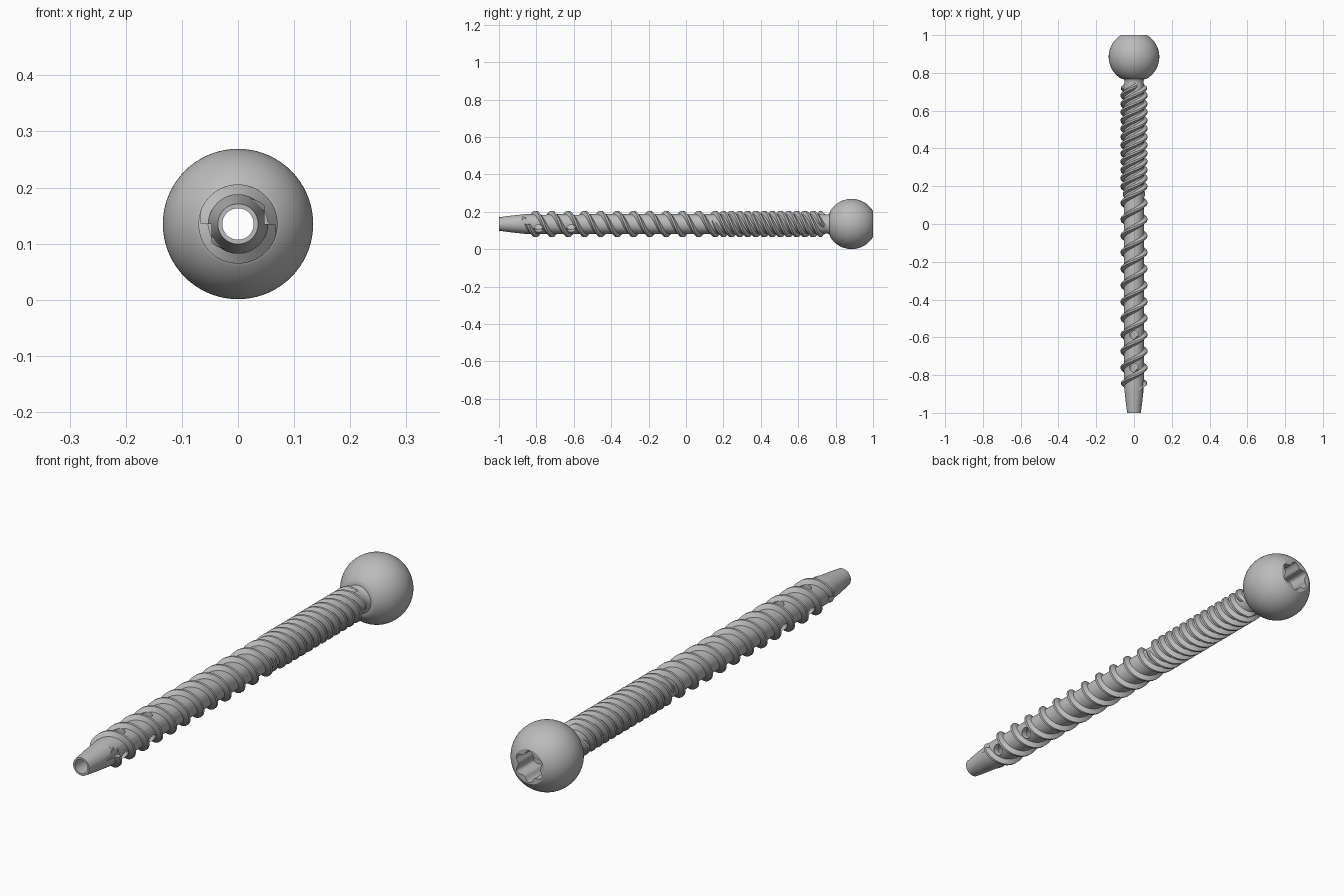
import bpy, bmesh, math
from mathutils import Matrix, Vector

AXIS_Z = 0.135      # height of the screw axis
LEAD = 0.1746       # advance per turn
CREST_Y = -0.5425   # a crest crosses the top here
TAU = 2 * math.pi

if "Cube" in bpy.data.objects:
    bpy.data.objects.remove(bpy.data.objects["Cube"])

steel = bpy.data.materials.new("grey_steel")
steel.use_nodes = True
steel.diffuse_color = (0.5, 0.5, 0.5, 1)
steel.node_tree.nodes["Principled BSDF"].inputs["Base Color"].default_value = (0.5, 0.5, 0.5, 1)


def polar(r, angle, y):
    """Point around the screw axis, angle measured from up towards +x."""
    return Vector((r * math.sin(angle), y, AXIS_Z + r * math.cos(angle)))


def make_object(name, bm):
    bmesh.ops.recalc_face_normals(bm, faces=bm.faces)
    mesh = bpy.data.meshes.new(name)
    bm.to_mesh(mesh)
    bm.free()
    obj = bpy.data.objects.new(name, mesh)
    bpy.context.collection.objects.link(obj)
    mesh.materials.append(steel)
    return obj


def bridge(bm, rings, wrap):
    """Join successive closed rings with quads."""
    pairs = list(zip(rings, rings[1:]))
    if wrap:
        pairs.append((rings[-1], rings[0]))
    for a, b in pairs:
        n = len(a)
        for i in range(n):
            bm.faces.new((a[i], a[(i + 1) % n], b[(i + 1) % n], b[i]))


def lathe(name, profile, segments=72):
    bm = bmesh.new()
    rings = [[bm.verts.new(polar(r, TAU * i / segments, y)) for i in range(segments)]
             for r, y in profile]
    bridge(bm, rings, True)
    return make_object(name, bm)


def thread(name, phase, start, end, run_in, run_out):
    """Trapezoid ridge swept along a helix, sinking into the core at both ends."""
    bm = bmesh.new()
    steps = int((end - start) / LEAD * 56)
    rings = []
    for s in range(steps + 1):
        y = start + (end - start) * s / steps
        grow = min(1, (y - start) / run_in, (end - y) / run_out)
        crest = 0.050 + 0.0205 * grow
        angle = TAU * ((y - CREST_Y) / LEAD + phase)
        section = ((-0.021, 0.046), (-0.005, crest), (0.005, crest), (0.021, 0.046))
        rings.append([bm.verts.new(polar(r, angle, y + dy)) for dy, r in section])
    bridge(bm, rings, False)
    bm.faces.new(rings[0])
    bm.faces.new(rings[-1])
    return make_object(name, bm)


def cut(obj, cutter):
    mod = obj.modifiers.new("cut", 'BOOLEAN')
    mod.operation = 'DIFFERENCE'
    mod.solver = 'EXACT'
    mod.object = cutter
    bpy.context.view_layer.objects.active = obj
    bpy.ops.object.modifier_apply(modifier=mod.name)


# Hollow shaft, neck and ball head as one turned piece
BALL_R, BALL_Y = 0.134, 0.885
profile = [(0.028, 1.0), (0.028, -1.0), (0.036, -1.0), (0.044, -0.94), (0.050, -0.885),
           (0.053, -0.86), (0.053, 0.73), (0.050, 0.745), (0.051, 0.758), (0.056, 0.768)]
first, last = math.radians(150), math.acos((1 - BALL_Y) / BALL_R)
for i in range(29):
    a = first + (last - first) * i / 28
    profile.append((BALL_R * math.sin(a), BALL_Y + BALL_R * math.cos(a)))
body = lathe("shaft_and_ball_head", profile)

# Two full-length threads, plus two more between them on the upper shaft
threads = []
for k in range(2):
    threads.append(thread("main_thread_%d" % (k + 1), k / 2, -0.88, 0.735, 0.04, 0.015))
    threads.append(thread("upper_thread_%d" % (k + 1), k / 2 + 0.25, 0.13, 0.735, 0.07, 0.015))

# Six-lobed drive socket in the head
bm = bmesh.new()
rings = []
for y in (0.89, 1.05):
    rings.append([bm.verts.new(polar(0.056 + 0.008 * math.cos(6 * TAU * i / 96), TAU * i / 96, y))
                  for i in range(96)])
bridge(bm, rings, False)
for ring in rings:
    bm.faces.new(ring)
socket = make_object("socket_cutter", bm)

# Radial side holes lying in the thread valleys
bm = bmesh.new()
for top_y in (-0.586, -0.76):
    for turn, shift in ((0, 0), (1, -0.029), (-1, 0.029)):
        angle = turn * TAU / 3
        place = Matrix.Translation(polar(0.06, angle, top_y + shift)) @ Matrix.Rotation(angle, 4, 'Y')
        bmesh.ops.create_cone(bm, cap_ends=True, segments=28, radius1=0.023, radius2=0.023,
                              depth=0.09, matrix=place)
holes = make_object("side_hole_cutter", bm)

# Pair of opposite cutting flutes near the tip
bm = bmesh.new()
for side in (1, -1):
    place = (Matrix.Translation((side * 0.097, -0.885, AXIS_Z + side * 0.05))
             @ Matrix.Diagonal((0.1, 0.1, 0.1, 1)))
    bmesh.ops.create_cube(bm, size=1, matrix=place)
flutes = make_object("flute_cutter", bm)

cut(body, socket)
for part in [body] + threads:
    if not part.name.startswith("upper"):
        cut(part, holes)
        cut(part, flutes)
for cutter in (socket, holes, flutes):
    bpy.data.objects.remove(cutter)

# Smooth shading with crisp edges
for part in [body] + threads:
    bpy.ops.object.select_all(action='DESELECT')
    part.select_set(True)
    bpy.context.view_layer.objects.active = part
    bpy.ops.object.shade_smooth_by_angle(angle=math.radians(30))
